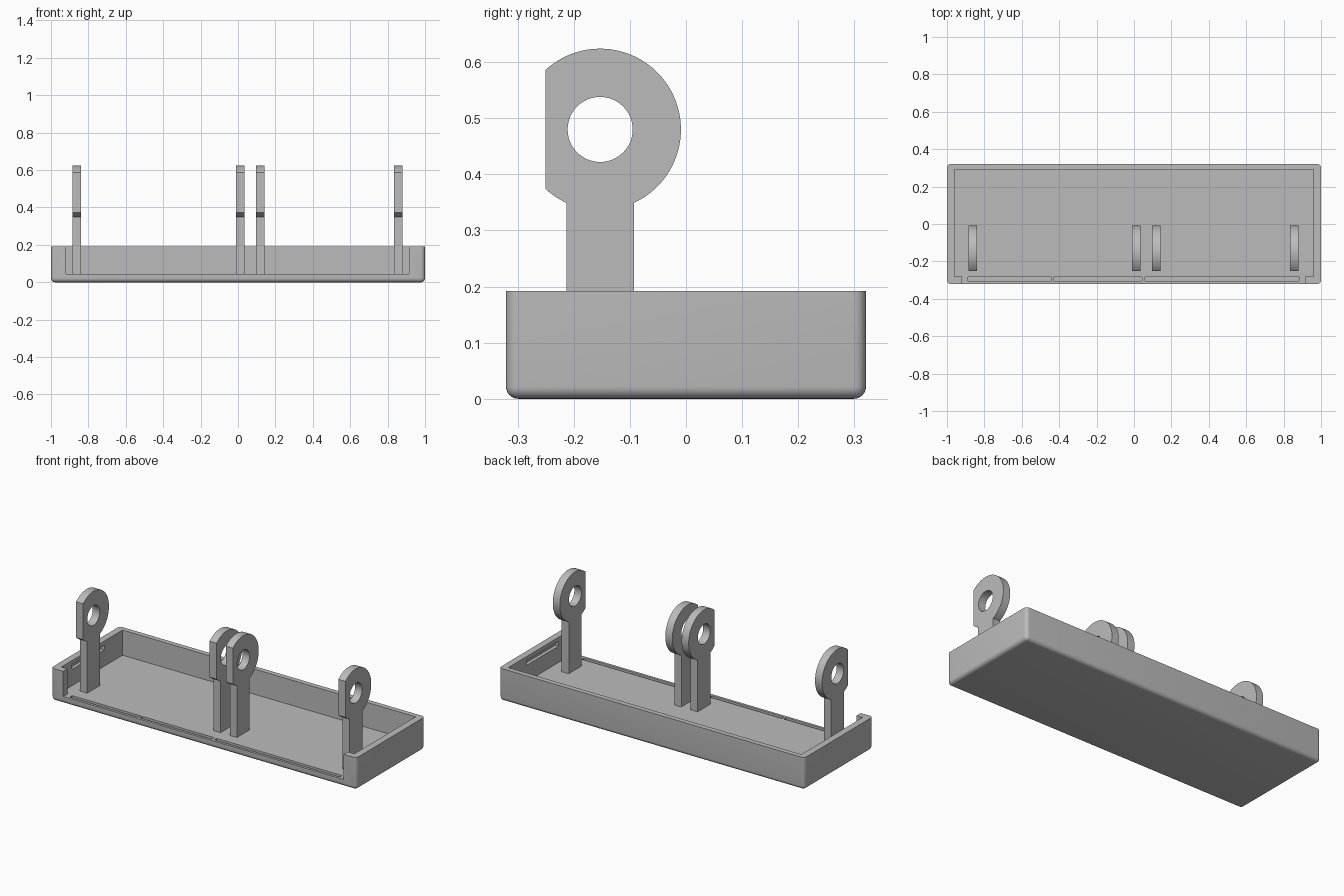
import bpy, bmesh, math

if "Cube" in bpy.data.objects:
    bpy.data.objects.remove(bpy.data.objects["Cube"], do_unlink=True)

grey = bpy.data.materials.new("plain grey")
grey.use_nodes = True
colour = (0.5, 0.5, 0.5, 1)
grey.diffuse_color = colour
for node in grey.node_tree.nodes:
    if node.type == "BSDF_PRINCIPLED":
        node.inputs["Base Color"].default_value = colour


def finish(bm, name):
    bmesh.ops.recalc_face_normals(bm, faces=bm.faces)
    mesh = bpy.data.meshes.new(name)
    bm.to_mesh(mesh)
    bm.free()
    mesh.materials.append(grey)
    ob = bpy.data.objects.new(name, mesh)
    bpy.context.collection.objects.link(ob)
    return ob


def box(name, x, y, z, radius=0):
    """Box from ranges; a radius rounds its upright and bottom edges."""
    bm = bmesh.new()
    bmesh.ops.create_cube(bm, size=1)
    for v in bm.verts:
        v.co = [r[0] if c < 0 else r[1] for c, r in zip(v.co, (x, y, z))]
    if radius:
        edges = [e for e in bm.edges if min(v.co.z for v in e.verts) < z[0] + 1e-5]
        bmesh.ops.bevel(bm, geom=edges, offset=radius, segments=6,
                        profile=0.5, affect="EDGES")
    return finish(bm, name)


def select(ob):
    bpy.ops.object.select_all(action="DESELECT")
    ob.select_set(True)
    bpy.context.view_layer.objects.active = ob


def cut(ob, x, y, z):
    cutter = box("cutter", x, y, z)
    cutter.hide_render = True
    mod = ob.modifiers.new("cut", "BOOLEAN")
    mod.operation = "DIFFERENCE"
    mod.solver = "EXACT"
    mod.object = cutter
    select(ob)
    bpy.ops.object.modifier_apply(modifier=mod.name)
    bpy.data.objects.remove(cutter, do_unlink=True)


def smooth(ob):
    select(ob)
    bpy.ops.object.shade_smooth_by_angle(angle=math.radians(30))


# Tray: rounded shell, hollowed and opened at the front
FLOOR, RIM = 0.043, 0.192
tray = box("tray", (-1, 1), (-0.321, 0.321), (0, RIM), 0.022)
cut(tray, (-0.96, 0.96), (-0.282, 0.291), (FLOOR, 0.4))
cut(tray, (-0.92, 0.915), (-0.5, -0.2), (FLOOR, 0.4))

# Sill grooves in the floor along the open front
for x in ((-0.888, -0.44), (-0.43, 0.043), (0.059, 0.882)):
    cut(tray, x, (-0.306, -0.284), (0.023, 0.1))

# Catch slots inside the end walls
for x in ((-0.98, -0.9), (0.9, 0.98)):
    cut(tray, x, (-0.18, 0.12), (0.14, 0.168))
smooth(tray)


# Hinge posts: stem with a round eye, flattened on the front side
def hinge_post(name, x, width=0.046):
    cy, cz, r, hole, stem, flat = -0.153, 0.48, 0.144, 0.058, 0.06, 0.097
    a_stem = math.asin(stem / r)
    a_flat = math.acos(flat / r)

    def arc(start, end, steps):
        return [(cy + r * math.cos(start + (end - start) * i / steps),
                 cz + r * math.sin(start + (end - start) * i / steps))
                for i in range(steps + 1)]

    down = -math.pi / 2
    outline = [(cy - stem, FLOOR - 0.005), (cy + stem, FLOOR - 0.005)]
    outline += arc(down + a_stem, math.pi - a_flat, 56)
    outline += arc(math.pi + a_flat, 1.5 * math.pi - a_stem, 6)
    ring = [(cy + hole * math.cos(t * math.tau / 48),
             cz + hole * math.sin(t * math.tau / 48)) for t in range(48)]
    bm = bmesh.new()
    edges = []
    for loop in (outline, ring):
        verts = [bm.verts.new((x - width / 2, y, z)) for y, z in loop]
        edges += [bm.edges.new((v, verts[i - 1])) for i, v in enumerate(verts)]
    bmesh.ops.triangle_fill(bm, edges=edges, use_beauty=True)
    out = bmesh.ops.extrude_face_region(bm, geom=bm.faces[:])
    bmesh.ops.translate(bm, vec=(width, 0, 0),
                        verts=[g for g in out["geom"] if isinstance(g, bmesh.types.BMVert)])
    smooth(finish(bm, name))


hinge_post("right_hinge_post", -0.862)
hinge_post("middle_right_hinge_post", 0.012)
hinge_post("middle_left_hinge_post", 0.119)
hinge_post("left_hinge_post", 0.856)
